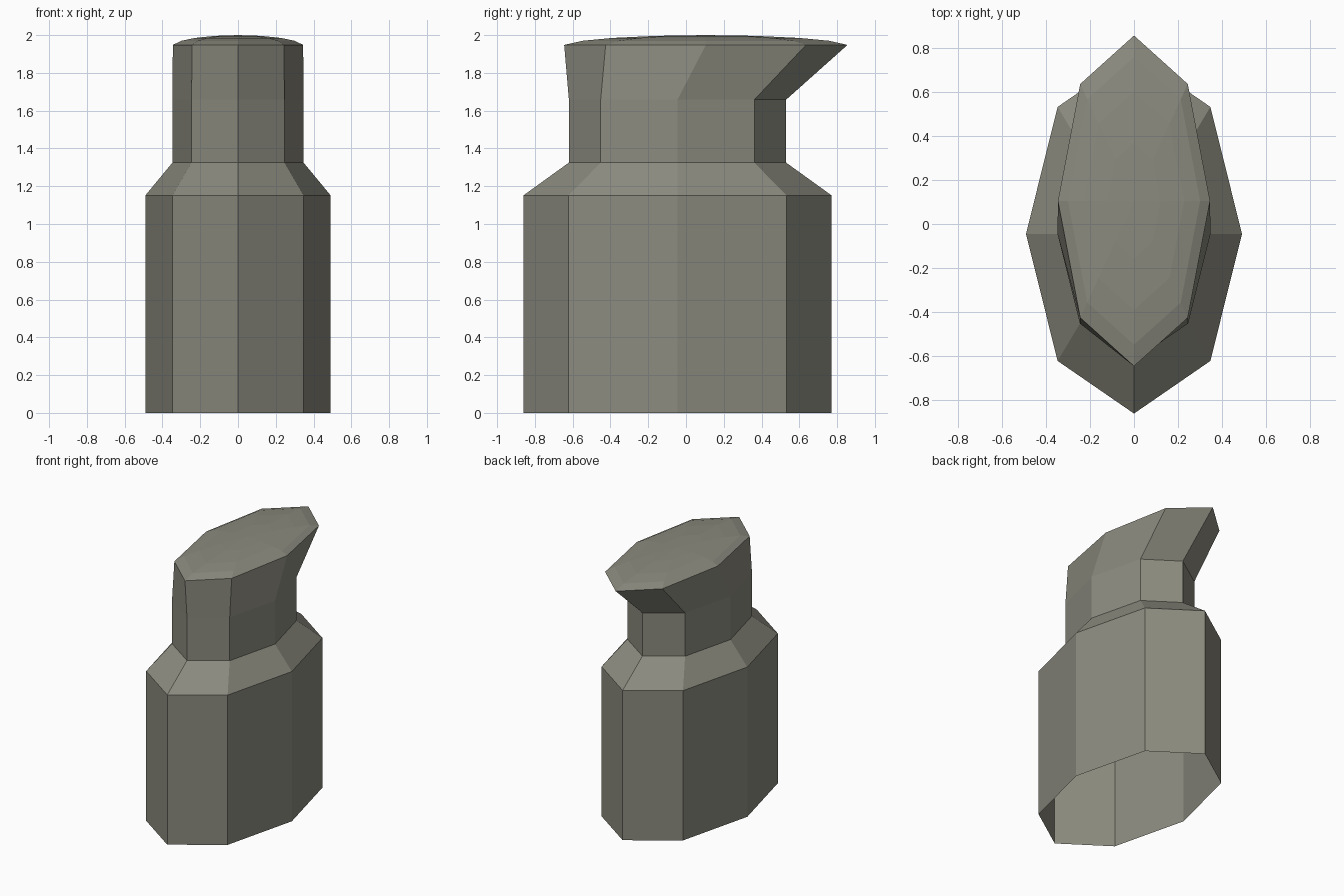
import bpy, bmesh
from math import sin, cos, pi

cube = bpy.data.objects.get("Cube")
if cube:
    bpy.data.objects.remove(cube, do_unlink=True)

SIDES = 8
color = (0.26, 0.257, 0.212, 1.0)
mat = bpy.data.materials.new("warm_grey")
mat.use_nodes = True
mat.diffuse_color = color
bsdf = next(n for n in mat.node_tree.nodes if n.type == 'BSDF_PRINCIPLED')
bsdf.inputs["Base Color"].default_value = color


def loft(name, sections, apex=None):
    """Skin stretched octagons (half width, half depth, y centre, z); optional apex closes the top."""
    bm = bmesh.new()
    rings = []
    for rx, ry, cy, z in sections:
        angles = [2 * pi * k / SIDES for k in range(SIDES)]
        rings.append([bm.verts.new((rx * cos(a), cy + ry * sin(a), z)) for a in angles])
    for low, high in zip(rings, rings[1:]):
        for k in range(SIDES):
            n = (k + 1) % SIDES
            bm.faces.new((low[k], low[n], high[n], high[k]))
    if apex:
        tip = bm.verts.new(apex)
        for k in range(SIDES):
            bm.faces.new((rings[-1][k], rings[-1][(k + 1) % SIDES], tip))
    mesh = bpy.data.meshes.new(name)
    bm.to_mesh(mesh)
    bm.free()
    mesh.materials.append(mat)
    obj = bpy.data.objects.new(name, mesh)
    bpy.context.collection.objects.link(obj)
    return obj


# Shared cross-sections
BASE = (0.49, 0.815, -0.045)
NECK = (0.347, 0.575, -0.045)
RIM = (0.345, 0.75, 0.105)
RIM_Z = 1.948

# Open-bottomed body with sloping shoulder
loft("body", [(*BASE, 0), (*BASE, 1.152), (*NECK, 1.325)])

# Straight neck that flares into the overhanging spout
loft("neck_and_spout", [(*NECK, 1.325), (*NECK, 1.658), (*RIM, RIM_Z)])

# Shallow domed cap
dome = [(1, RIM_Z), (0.87, 1.97), (0.66, 1.985), (0.35, 1.996)]
loft("domed_cap", [(RIM[0] * s, RIM[1] * s, RIM[2], z) for s, z in dome],
     apex=(0, RIM[2], 2.0))
